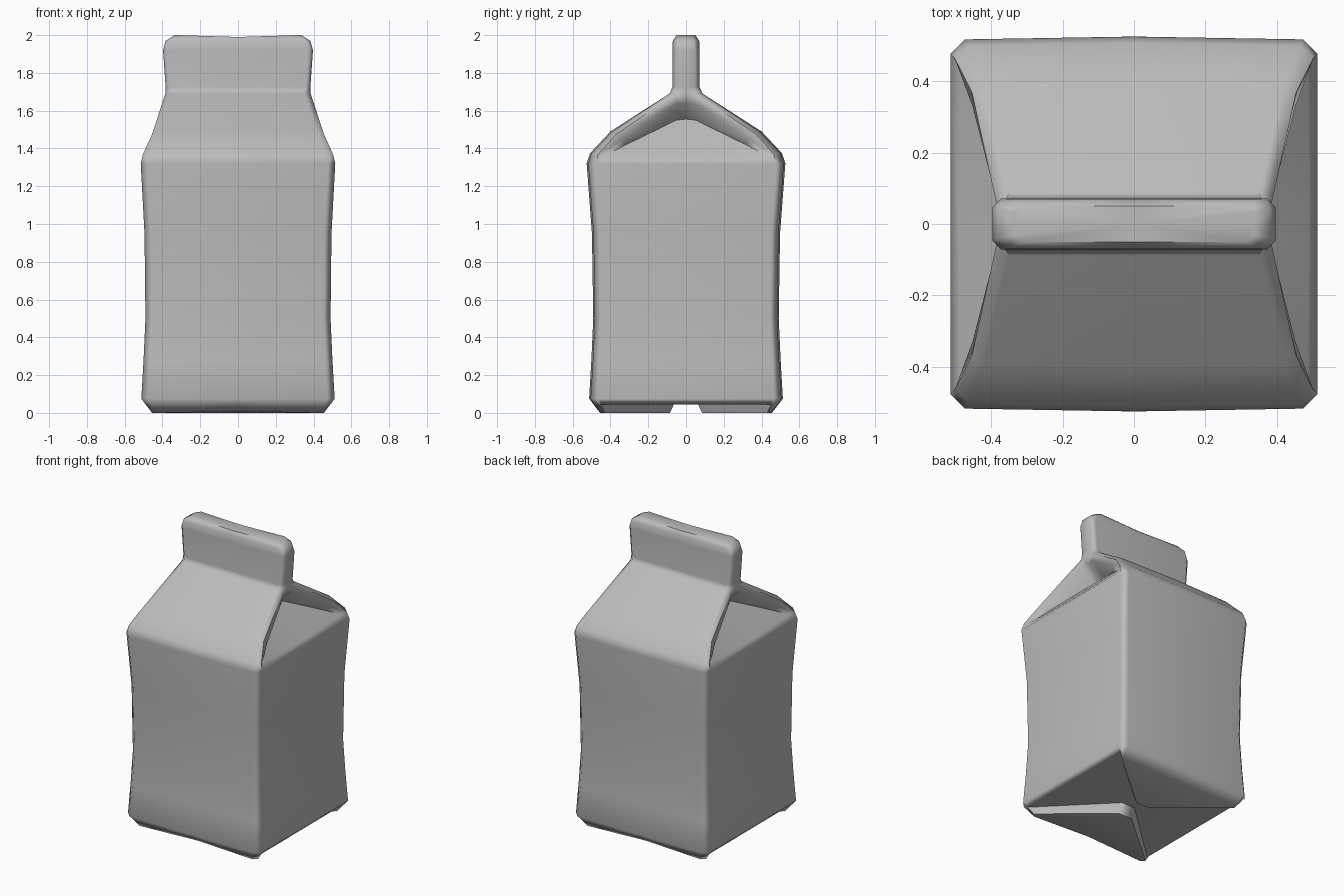
import bpy
import bmesh
import math

default_cube = bpy.data.objects.get("Cube")
if default_cube:
    bpy.data.objects.remove(default_cube, do_unlink=True)

# Plain card material
card = bpy.data.materials.new("grey_card")
card.use_nodes = True
colour = (0.5, 0.5, 0.5, 1.0)
card.diffuse_color = colour
card.node_tree.nodes["Principled BSDF"].inputs["Base Color"].default_value = colour

# One quarter (x >= 0, y >= 0) is built, then mirrored twice
bm = bmesh.new()


def point(x, y, z):
    return bm.verts.new((x, y, z))


def face(*corners):
    bm.faces.new(corners)


def ring(z, half_x, half_y, chamfer, bulge=0.0):
    """Quarter outline: panel middle, two chamfer corners, side middle."""
    return [point(0, half_y + bulge, z), point(half_x - chamfer, half_y, z),
            point(half_x, half_y - chamfer, z), point(half_x, 0, z)]


def bridge(lower, upper):
    for i in range(len(lower) - 1):
        face(lower[i], lower[i + 1], upper[i + 1], upper[i])


def stack(rings):
    for lower, upper in zip(rings, rings[1:]):
        bridge(lower, upper)


# Slightly pinched walls
walls = [ring(z, hx, hy, 0.04, 0.008) for z, hx, hy in (
    (0.075, 0.512, 0.505), (0.28, 0.50, 0.493), (0.5, 0.49, 0.483),
    (0.95, 0.495, 0.49), (1.32, 0.515, 0.518))]
stack(walls)
base, shoulder = walls[0], walls[-1]

# Sloping roof panels: middle, edge and rim of each row
eave = [point(0, 0.508, 1.375), point(0.465, 0.50, 1.375), point(0.503, 0.465, 1.37)]
slope = [point(0, 0.40, 1.49), point(0.42, 0.39, 1.49), point(0.455, 0.37, 1.475)]
neck = ring(1.69, 0.385, 0.088, 0.035)
stack([shoulder[:3], eave, slope, neck[:3]])

# Sill and folded-in gable under the roof rim
sill_mid, sill_end = point(0.49, 0, 1.35), point(0.487, 0.43, 1.362)
rim_low, rim_top, rim_mid = (point(0.453, 0.33, 1.445), point(0.38, 0.045, 1.64),
                             point(0.38, 0, 1.64))
fold_low, fold_top, fold_mid = (point(0.425, 0.31, 1.423), point(0.28, 0.05, 1.55),
                                point(0.28, 0, 1.555))
face(shoulder[2], shoulder[3], sill_mid, sill_end)
face(shoulder[2], sill_end, eave[2])
face(eave[2], sill_end, rim_low, slope[2])
face(slope[2], rim_low, rim_top, neck[2])
face(neck[2], rim_top, rim_mid, neck[3])
face(sill_end, fold_low, rim_low)
face(rim_low, fold_low, fold_top, rim_top)
face(rim_top, fold_top, fold_mid, rim_mid)
face(sill_mid, sill_end, fold_low, fold_top, fold_mid)

# Upright sealed fin with rounded corners
fin = [neck] + [ring(*row) for row in (
    (1.725, 0.383, 0.072, 0.025), (1.92, 0.397, 0.072, 0.025),
    (1.97, 0.383, 0.07, 0.03), (2.0, 0.335, 0.05, 0.02))]
stack(fin)
fin[-1][0].co.z = 1.99
face(*fin[-1], point(0, 0, 1.99))

# Underside: a triangular flap over a recessed fold
flap_mid, flap_end, flap_side = (point(0, 0.44, 0.008), point(0.43, 0.455, 0),
                                 point(0.455, 0.43, 0))
tip, tip_mid = point(0.05, 0.085, 0), point(0, 0.085, 0)
lip_mid, lip_end = point(0.485, 0, 0.045), point(0.485, 0.45, 0.045)
pocket, pocket_mid, centre = (point(0.05, 0.055, 0.065), point(0, 0.055, 0.065),
                              point(0, 0, 0.065))
bridge(base[:3], [flap_mid, flap_end, flap_side])
face(base[2], lip_end, flap_side)
face(base[2], base[3], lip_mid, lip_end)
face(flap_mid, flap_end, flap_side, tip, tip_mid)
face(flap_side, lip_end, pocket, tip)
face(tip, pocket, pocket_mid, tip_mid)
face(lip_mid, lip_end, pocket, pocket_mid, centre)

# Mirror to the full carton
for axis in "XY":
    bmesh.ops.mirror(bm, geom=bm.verts[:] + bm.edges[:] + bm.faces[:],
                     axis=axis, merge_dist=0.0005)
bmesh.ops.remove_doubles(bm, verts=bm.verts[:], dist=0.0005)
bmesh.ops.recalc_face_normals(bm, faces=bm.faces[:])

mesh = bpy.data.meshes.new("carton")
bm.to_mesh(mesh)
bm.free()
mesh.materials.append(card)
carton = bpy.data.objects.new("carton", mesh)
bpy.context.collection.objects.link(carton)

# Smooth folds with flat-looking panels
bpy.ops.object.select_all(action="DESELECT")
carton.select_set(True)
bpy.context.view_layer.objects.active = carton
bpy.ops.object.shade_smooth_by_angle(angle=math.radians(52))
weighted = carton.modifiers.new("panel_normals", "WEIGHTED_NORMAL")
weighted.keep_sharp = True
